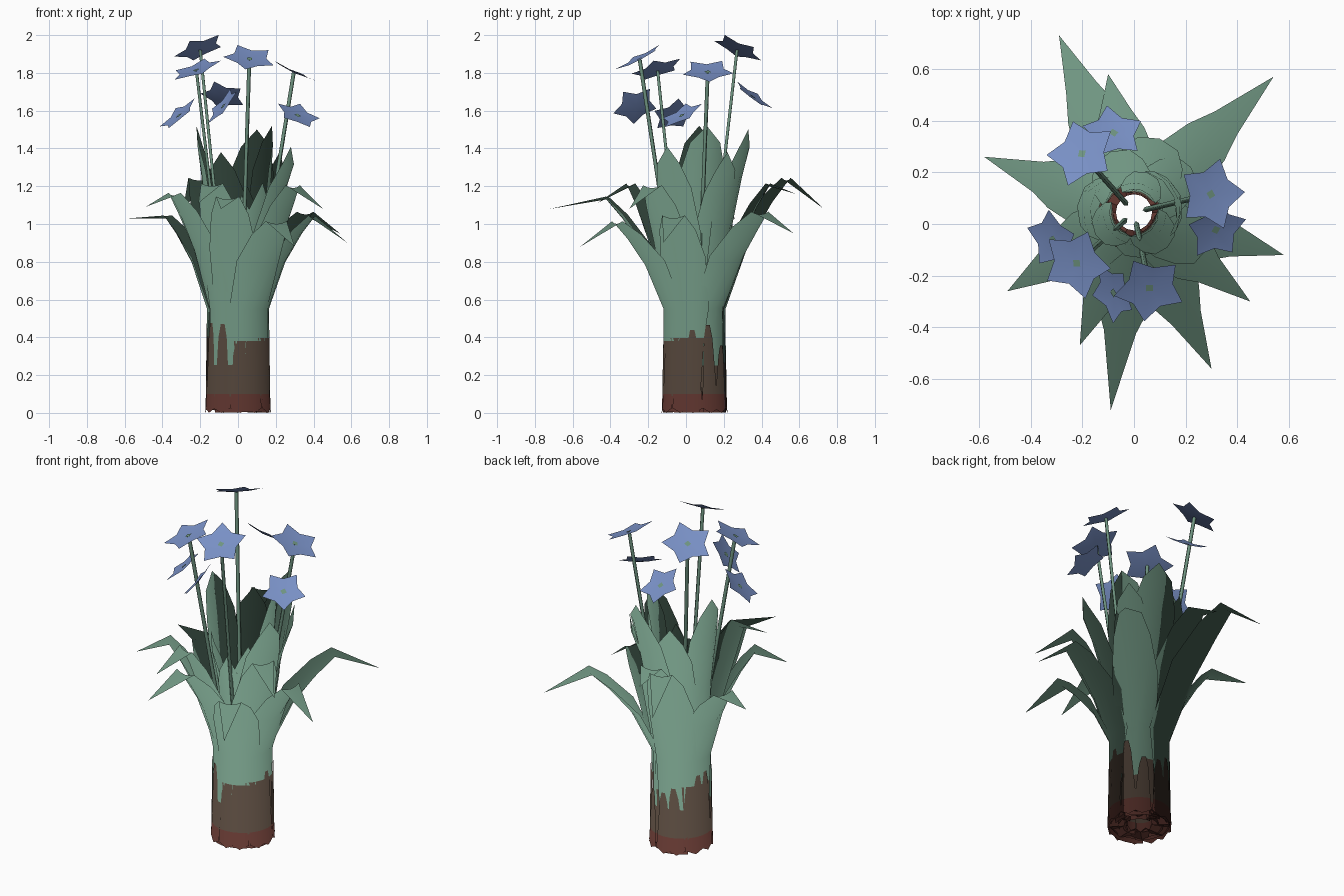
import bpy, bmesh, math, random
from mathutils import Vector

random.seed(4)
cube = bpy.data.objects.get("Cube")
if cube:
    bpy.data.objects.remove(cube)

AXIS = Vector((0, 0.045, 0))


def material(name, rgb):
    m = bpy.data.materials.new(name)
    m.use_nodes = True
    m.diffuse_color = (*rgb, 1)
    bsdf = next(n for n in m.node_tree.nodes if n.type == 'BSDF_PRINCIPLED')
    bsdf.inputs["Base Color"].default_value = (*rgb, 1)
    bsdf.inputs["Roughness"].default_value = 0.8
    return m


GREEN = material("leaf green", (0.16, 0.30, 0.22))
BROWN = material("sheath brown", (0.088, 0.060, 0.043))
RED = material("base red brown", (0.115, 0.036, 0.028))
BLUE = material("petal blue", (0.19, 0.28, 0.56))


def polar(r, a, z):
    return AXIS + Vector((r * math.cos(a), r * math.sin(a), z))


def finish(name, bm, mats, foliage=False):
    mesh = bpy.data.meshes.new(name)
    bm.to_mesh(mesh)
    bm.free()
    obj = bpy.data.objects.new(name, mesh)
    bpy.context.collection.objects.link(obj)
    for m in mats:
        mesh.materials.append(m)
    bpy.ops.object.select_all(action='DESELECT')
    obj.select_set(True)
    bpy.context.view_layer.objects.active = obj
    bpy.ops.object.shade_smooth_by_angle(angle=math.radians(35))
    if foliage:
        # Soft foliage normals that lean outward and up
        normals = []
        for v in mesh.vertices:
            out = Vector((v.co.x - AXIS.x, v.co.y - AXIS.y, 0)).normalized()
            normals.append((out + Vector((0, 0, 1.5))).normalized())
        mesh.normals_split_custom_set_from_vertices(normals)


def leaf(name, tip, peak_r, peak_z, root, wall, width, stain, taper):
    """Strap leaf wrapped round the clump axis, bent at its peak."""
    out = Vector(tip) - AXIS
    azimuth = math.atan2(out.y, out.x)
    # radius, height, width and material of each row
    rows = [
        (root, random.uniform(0, 0.03), width * 0.55, 2),
        (root + 0.001, random.uniform(0.08, 0.11), width * 0.6, 1),
        ((root + wall) / 2, stain, width * 0.75, 0),
        (wall, max(0.55, stain + 0.04), width * 0.95, 0),
        (wall + 0.35 * (peak_r - wall), 0.55 + 0.5 * (peak_z - 0.55), width, 0),
        (wall + 0.72 * (peak_r - wall), 0.55 + 0.82 * (peak_z - 0.55), width * (taper + 0.3), 0),
        (peak_r, peak_z, width * taper, 0),
    ]
    bm = bmesh.new()
    previous, mat = None, 0
    for r, z, w, next_mat in rows:
        row = []
        for i in range(5):
            s = i / 2 - 1
            lift = 0.12 * w * s * s if z > 0.7 else 0
            row.append(bm.verts.new(polar(r, azimuth + s * w / 2 / max(r, 0.1), z + lift)))
        if previous:
            for i in range(4):
                f = bm.faces.new((previous[i], previous[i + 1], row[i + 1], row[i]))
                f.material_index = mat
        previous, mat = row, next_mat
    point = bm.verts.new(tip)
    for i in range(4):
        bm.faces.new((previous[i], previous[i + 1], point))
    finish(name, bm, (GREEN, BROWN, RED), foliage=True)


# Outer leaves that arch over: tip, then radius and height of the bend
outer = [
    ((-0.29, 0.73, 1.08), 0.53, 1.23), ((0.54, 0.57, 0.95), 0.50, 1.05),
    ((-0.58, 0.26, 1.03), 0.40, 1.03), ((-0.49, -0.26, 1.09), 0.40, 1.15),
    ((-0.21, -0.47, 1.11), 0.37, 1.20), ((-0.09, -0.72, 1.08), 0.47, 1.13),
    ((0.30, -0.56, 0.88), 0.46, 1.00), ((0.45, -0.30, 1.08), 0.37, 1.19),
    ((0.58, -0.12, 0.90), 0.41, 1.03), ((-0.10, 0.58, 1.16), 0.40, 1.20),
]
for n, (tip, r, z) in enumerate(outer):
    radius = 0.166 - 0.012 * (n % 2)
    leaf(f"outer_leaf_{n + 1}", tip, r, z, radius, radius - 0.002, 0.26,
         random.uniform(0.22, 0.42), 0.48)

# Inner leaves that stand upright: tip, wall radius and width
inner = [
    ((0.18, 0.11, 1.52), 0.155, 0.32), ((0.10, 0.33, 1.50), 0.145, 0.30),
    ((-0.22, 0.07, 1.52), 0.145, 0.28), ((0.28, -0.10, 1.41), 0.13, 0.25),
    ((-0.09, 0.28, 1.38), 0.12, 0.26), ((-0.15, -0.04, 1.22), 0.095, 0.20),
    ((0.13, -0.09, 1.22), 0.095, 0.20), ((0.02, -0.13, 1.15), 0.105, 0.20),
    ((0.22, 0.22, 1.38), 0.11, 0.24), ((0.05, 0.20, 1.20), 0.09, 0.18),
]
for n, (tip, wall, width) in enumerate(inner):
    reach = math.hypot(tip[0], tip[1] - AXIS.y)
    leaf(f"inner_leaf_{n + 1}", tip, reach * 0.97, tip[2] - 0.11, wall - 0.015, wall,
         width, random.uniform(0.3, 0.45), 0.55)

# Dry sheaths round the foot, each a narrow wedge with a pointed lower edge
for n in range(12):
    a = math.tau * n / 12 + random.uniform(-0.1, 0.1)
    top = random.uniform(0.32, 0.48)
    lean = random.uniform(-0.12, 0.12)
    bm = bmesh.new()
    ring = []
    for z, half, r, tooth in ((0, 0.30, 0.174, 0.025), (0.1, 0.26, 0.17, 0),
                              (top * 0.85, 0.15, 0.167, 0), (top, 0.07, 0.166, 0)):
        ring.append([bm.verts.new(polar(r, a + s * half + lean * z / top, z + tooth * abs(s)))
                     for s in (-1, 0, 1)])
    for k in range(3):
        for i in range(2):
            f = bm.faces.new((ring[k][i], ring[k][i + 1], ring[k + 1][i + 1], ring[k + 1][i]))
            f.material_index = int(k > 0)
    finish(f"dry_sheath_{n + 1}", bm, (RED, BROWN), foliage=True)

# Ragged red floor ring with an open middle
bm = bmesh.new()
loops = [[bm.verts.new(polar(r, math.tau * i / 16, 0.02 + 0.02 * (i % 2))) for i in range(16)]
         for r in (0.07, 0.165)]
for i in range(16):
    j = (i + 1) % 16
    bm.faces.new((loops[0][i], loops[1][i], loops[1][j], loops[0][j]))
finish("root_ring", bm, (RED,))


def stem(name, points, radius):
    curve = bpy.data.curves.new(name, 'CURVE')
    curve.dimensions = '3D'
    curve.bevel_depth = radius
    curve.bevel_resolution = 0
    spline = curve.splines.new('POLY')
    spline.points.add(len(points) - 1)
    for p, co in zip(spline.points, points):
        p.co = (*co, 1)
    curve.materials.append(GREEN)
    bpy.context.collection.objects.link(bpy.data.objects.new(name, curve))


def flower(name, centre, facing, heading, size):
    """Five-pointed star, slightly cupped, with a small green eye."""
    centre, n = Vector(centre), Vector(facing).normalized()
    a = math.radians(heading)
    flat = Vector((math.cos(a), math.sin(a), 0))
    u = (flat - n * flat.dot(n)).normalized()
    v = n.cross(u)

    def spot(angle, r, h):
        return bm.verts.new(centre + (u * math.cos(angle) + v * math.sin(angle)) * r + n * h)

    bm = bmesh.new()
    middle = bm.verts.new(centre)
    rim = [spot(math.tau * i / 10, *((size, 0.014), (size * 0.64, 0.008))[i % 2]) for i in range(10)]
    for i in range(10):
        bm.faces.new((middle, rim[i], rim[(i + 1) % 10]))
    eye = bm.faces.new([spot(math.tau * i / 4, 0.019, 0.006) for i in range(4)])
    eye.material_index = 1
    finish(name, bm, (BLUE, GREEN))


# Top flowers on stems: centre, facing and heading of one petal
top_flowers = [
    ((-0.20, 0.27, 1.92), (-0.33, 0.4, 0.9), 35), ((0.06, -0.245, 1.87), (0.1, -0.45, 0.85), 50),
    ((-0.22, -0.15, 1.81), (-0.3, -0.25, 0.85), 140), ((0.295, 0.115, 1.80), (0.42, 0, 0.9), 74),
]
for k, (centre, facing, heading) in enumerate(top_flowers):
    flower(f"top_flower_{k + 1}", centre, facing, heading, 0.142)
    head = Vector(centre)
    out = Vector((head.x, head.y - AXIS.y, 0)).normalized()
    foot = AXIS + out * 0.045 + Vector((0, 0, 0.25))
    stem(f"stem_{k + 1}", (foot, foot.lerp(head, 0.5), head), 0.0105)

# Side flowers resting against the stems
side_flowers = [
    ((-0.08, 0.35, 1.67), (0.15, 0.55, 0.75), 95), ((-0.075, -0.265, 1.62), (-0.75, -0.25, 0.6), 250),
    ((-0.31, -0.06, 1.57), (-0.6, -0.25, 0.7), 170), ((0.315, -0.02, 1.57), (0.32, -0.42, 0.8), 15),
]
for k, (centre, facing, heading) in enumerate(side_flowers):
    flower(f"side_flower_{k + 1}", centre, facing, heading, 0.124)
